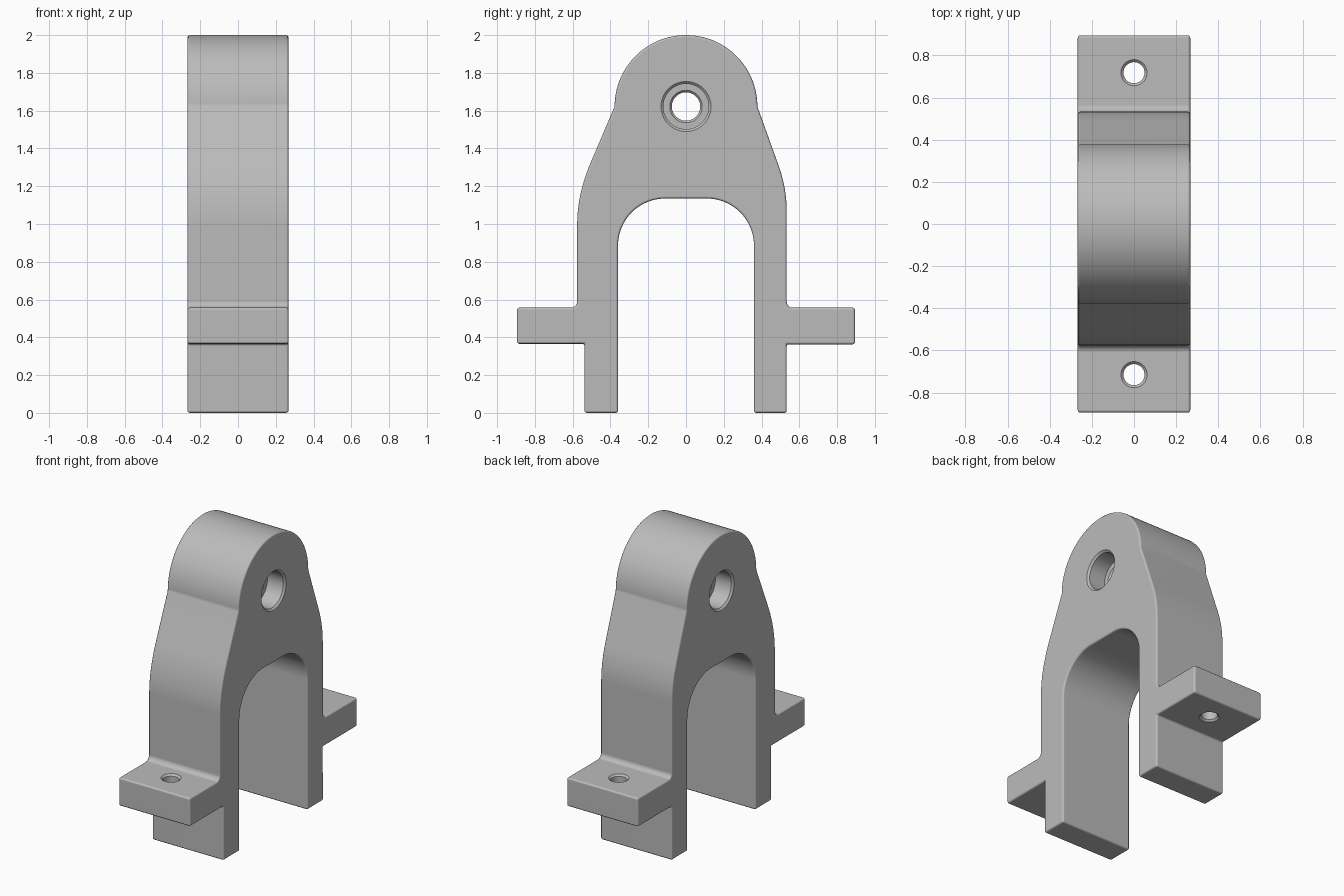
import bpy, bmesh
from math import cos, sin, pi, radians
from mathutils import Vector, Matrix

cube = bpy.data.objects.get("Cube")
if cube:
    bpy.data.objects.remove(cube, do_unlink=True)

grey = bpy.data.materials.new("light grey")
grey.use_nodes = True
COLOUR = (0.5, 0.5, 0.5, 1)
grey.diffuse_color = COLOUR
grey.node_tree.nodes["Principled BSDF"].inputs["Base Color"].default_value = COLOUR

HALF = 0.267      # half thickness along x
CHAMFER = 0.012


def arc(cy, cz, r, start, end, n):
    angles = [radians(start + (end - start) * i / n) for i in range(n + 1)]
    return [(cy + r * cos(a), cz + r * sin(a)) for a in angles]


def bezier(a, b, c, n=12):
    a, b, c = Vector(a), Vector(b), Vector(c)
    ts = [i / n for i in range(n + 1)]
    return [tuple(a * (1 - t) ** 2 + b * 2 * t * (1 - t) + c * t * t) for t in ts]


def make_object(name, bm):
    bmesh.ops.recalc_face_normals(bm, faces=bm.faces)
    mesh = bpy.data.meshes.new(name)
    bm.to_mesh(mesh)
    bm.free()
    mesh.materials.append(grey)
    obj = bpy.data.objects.new(name, mesh)
    bpy.context.collection.objects.link(obj)
    return obj


def lathe(name, profile, rotation, location, sides=48):
    """Closed solid of revolution from (radius, height) pairs."""
    bm = bmesh.new()
    rings = [[bm.verts.new((r * cos(2 * pi * i / sides), r * sin(2 * pi * i / sides), h))
              for i in range(sides)] for r, h in profile]
    for lo, hi in zip(rings, rings[1:]):
        for i in range(sides):
            j = (i + 1) % sides
            bm.faces.new((lo[i], lo[j], hi[j], hi[i]))
    bm.faces.new(rings[0])
    bm.faces.new(rings[-1])
    bm.transform(Matrix.Translation(location) @ rotation)
    return make_object(name, bm)


def mirrored(half):
    """Mirror (radius, height) pairs about height zero."""
    return [(r, -h) for r, h in half] + [(r, h) for r, h in reversed(half)]


# Outline of the bracket in y, z: +y leg and lug, shoulder, dome, then the -y side
outline = [(0.36, 0), (0.533, 0), (0.533, 0.363), (0.895, 0.363), (0.895, 0.557)]
outline += arc(0.565, 0.589, 0.032, 270, 180, 5)
outline += bezier((0.533, 1.07), (0.533, 1.19), (0.49, 1.31))
outline += arc(0, 1.622, 0.378, 0, 180, 64)
outline += bezier((-0.507, 1.32), (-0.576, 1.155), (-0.576, 1.0))
outline += arc(-0.61, 0.591, 0.034, 0, -90, 5)
outline += [(-0.895, 0.557), (-0.895, 0.366), (-0.537, 0.366), (-0.537, 0), (-0.36, 0)]
# Rounded opening between the legs
outline += arc(-0.11, 0.885, 0.25, 180, 90, 16)
outline += arc(0.11, 0.885, 0.25, 90, 0, 16)

bm = bmesh.new()
side = bm.faces.new([bm.verts.new((-HALF, y, z)) for y, z in outline])
moved = bmesh.ops.extrude_face_region(bm, geom=[side])["geom"]
bmesh.ops.translate(bm, vec=(2 * HALF, 0, 0),
                    verts=[v for v in moved if isinstance(v, bmesh.types.BMVert)])
bracket = make_object("clevis_bracket", bm)
bpy.context.view_layer.objects.active = bracket
bracket.select_set(True)

# Softened outer edges
bevel = bracket.modifiers.new("soft edges", 'BEVEL')
bevel.width = CHAMFER
bevel.segments = 3
bevel.limit_method = 'ANGLE'
bevel.angle_limit = radians(40)
bpy.ops.object.modifier_apply(modifier=bevel.name)

# Pivot bore, counterbored and chamfered from both faces
floor = HALF - 0.13
bore = mirrored([(0.145, HALF + CHAMFER), (0.12, HALF - CHAMFER), (0.12, floor),
                 (0.086, floor), (0.075, floor - CHAMFER)])
cutters = [lathe("pivot_bore_cutter", bore, Matrix.Rotation(pi / 2, 4, 'Y'), (0, 0, 1.622))]

# Bolt hole in each lug, chamfered top and bottom
bolt = mirrored([(0.074, 0.097 + CHAMFER), (0.05, 0.097 - CHAMFER)])
for name, y in (("front", -0.715), ("back", 0.718)):
    cutters.append(lathe(name + "_bolt_hole_cutter", bolt, Matrix.Identity(4), (0, y, 0.46)))

for cutter in cutters:
    cutter.hide_render = True
    cut = bracket.modifiers.new("hole", 'BOOLEAN')
    cut.object = cutter
    cut.operation = 'DIFFERENCE'
    cut.solver = 'EXACT'
    bpy.ops.object.modifier_apply(modifier=cut.name)
    bpy.data.objects.remove(cutter, do_unlink=True)

# Smooth curves with flat, crisp faces
bpy.ops.object.shade_smooth_by_angle(angle=radians(35))
normals = bracket.modifiers.new("even shading", 'WEIGHTED_NORMAL')
normals.keep_sharp = True
